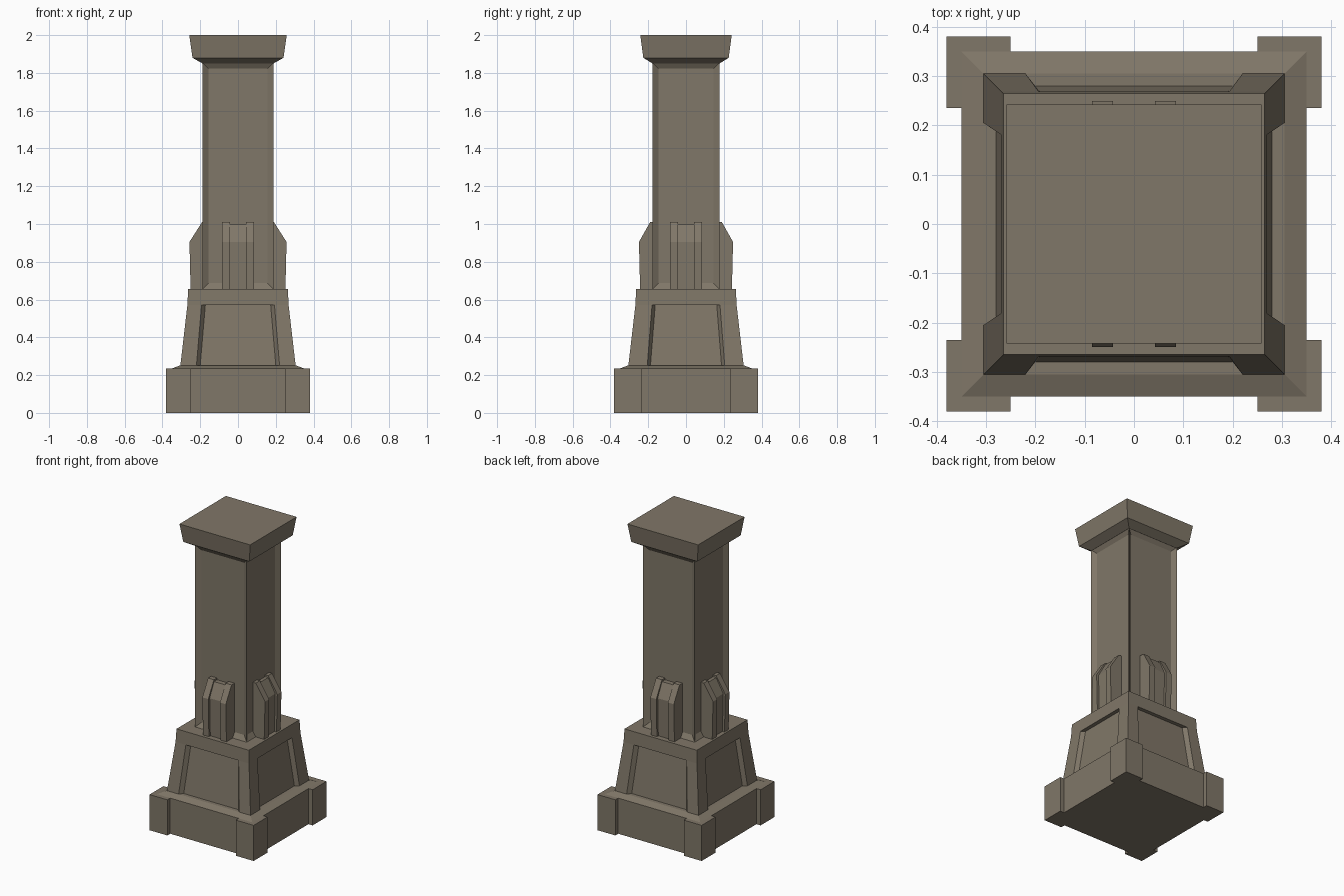
import bpy
import bmesh
from math import cos, sin, pi

cube = bpy.data.objects.get("Cube")
if cube:
    bpy.data.objects.remove(cube, do_unlink=True)

stone = bpy.data.materials.new("warm grey stone")
stone.use_nodes = True
COLOUR = (0.216, 0.184, 0.138, 1)
stone.diffuse_color = COLOUR
stone.node_tree.nodes["Principled BSDF"].inputs["Base Color"].default_value = COLOUR


def finish(name, bm):
    bmesh.ops.recalc_face_normals(bm, faces=bm.faces)
    mesh = bpy.data.meshes.new(name)
    bm.to_mesh(mesh)
    bm.free()
    mesh.materials.append(stone)
    obj = bpy.data.objects.new(name, mesh)
    bpy.context.collection.objects.link(obj)
    return obj


def loft(rings):
    """Skin a stack of matching closed rings and cap both ends."""
    bm = bmesh.new()
    loops = [[bm.verts.new(p) for p in ring] for ring in rings]
    for low, high in zip(loops, loops[1:]):
        for i in range(len(low)):
            j = (i + 1) % len(low)
            bm.faces.new((low[i], low[j], high[j], high[i]))
    bm.faces.new(loops[0][::-1])
    bm.faces.new(loops[-1])
    bm.normal_update()
    return bm


def mirrored(quadrant, z):
    """Repeat the points of the +x +y quadrant around the full outline."""
    flipped = quadrant[::-1]
    points = quadrant + [(-x, y) for x, y in flipped]
    points += [(-x, -y) for x, y in quadrant] + [(x, -y) for x, y in flipped]
    return [(x, y, z) for x, y in points]


def rect(x, y, z):
    return mirrored([(x, y)], z)


# Base slab with projecting corner blocks
foot = [(0.35, 0.235), (0.38, 0.235), (0.38, 0.38), (0.25, 0.38), (0.25, 0.35)]
finish("base", loft([mirrored(foot, 0), mirrored(foot, 0.235)]))
finish("base_skirt", loft([rect(0.35, 0.35, 0.235), rect(0.305, 0.305, 0.252)]))

# Tapered pedestal with a sunken panel on every side
low = [(0.28, 0.188), (0.305, 0.205), (0.305, 0.305), (0.22, 0.305), (0.2, 0.28)]
high = [(0.243, 0.163), (0.268, 0.18), (0.268, 0.268), (0.193, 0.268), (0.173, 0.243)]
finish("pedestal", loft([mirrored(low, 0.252), mirrored(high, 0.57)]))
finish("pedestal_top", loft([rect(0.268, 0.268, 0.57), rect(0.264, 0.264, 0.655)]))

# Shaft with framed recesses
bm = loft([rect(0.188, 0.178, 0.655), rect(0.188, 0.178, 1.855)])
sides = [f for f in bm.faces if abs(f.normal.z) < 0.5]
bmesh.ops.recalc_face_normals(bm, faces=bm.faces)
bmesh.ops.inset_individual(bm, faces=sides, thickness=0.045, depth=-0.02)
finish("shaft", bm)

# Flared cap
finish("cap", loft([rect(0.188, 0.178, 1.85), rect(0.241, 0.226, 1.88),
                    rect(0.258, 0.242, 2.0)]))


def buttress(name, centre, width, reach, top, turn):
    """Chamfered upright that leans on one side of the shaft."""
    profile = [(0.15, 0.655), (reach - 0.006, 0.655), (reach, 0.905),
               (0.19, top), (0.15, top)]
    rings = []
    for t in (centre - width / 2, centre + width / 2):
        rings.append([(r * cos(turn) - t * sin(turn),
                       r * sin(turn) + t * cos(turn), z) for r, z in profile])
    finish(name, loft(rings))


# Paired fins with a set-back block between them on each side
for side, k in (("left", 0), ("back", 1), ("right", 2), ("front", 3)):
    reach = 0.249 if k % 2 else 0.257
    turn = k * pi / 2
    for label, c in (("a", -0.064), ("b", 0.064)):
        buttress(f"{side}_fin_{label}", c, 0.043, reach, 1.01, turn)
    buttress(f"{side}_fin_core", 0, 0.09, reach - 0.015, 0.998, turn)
